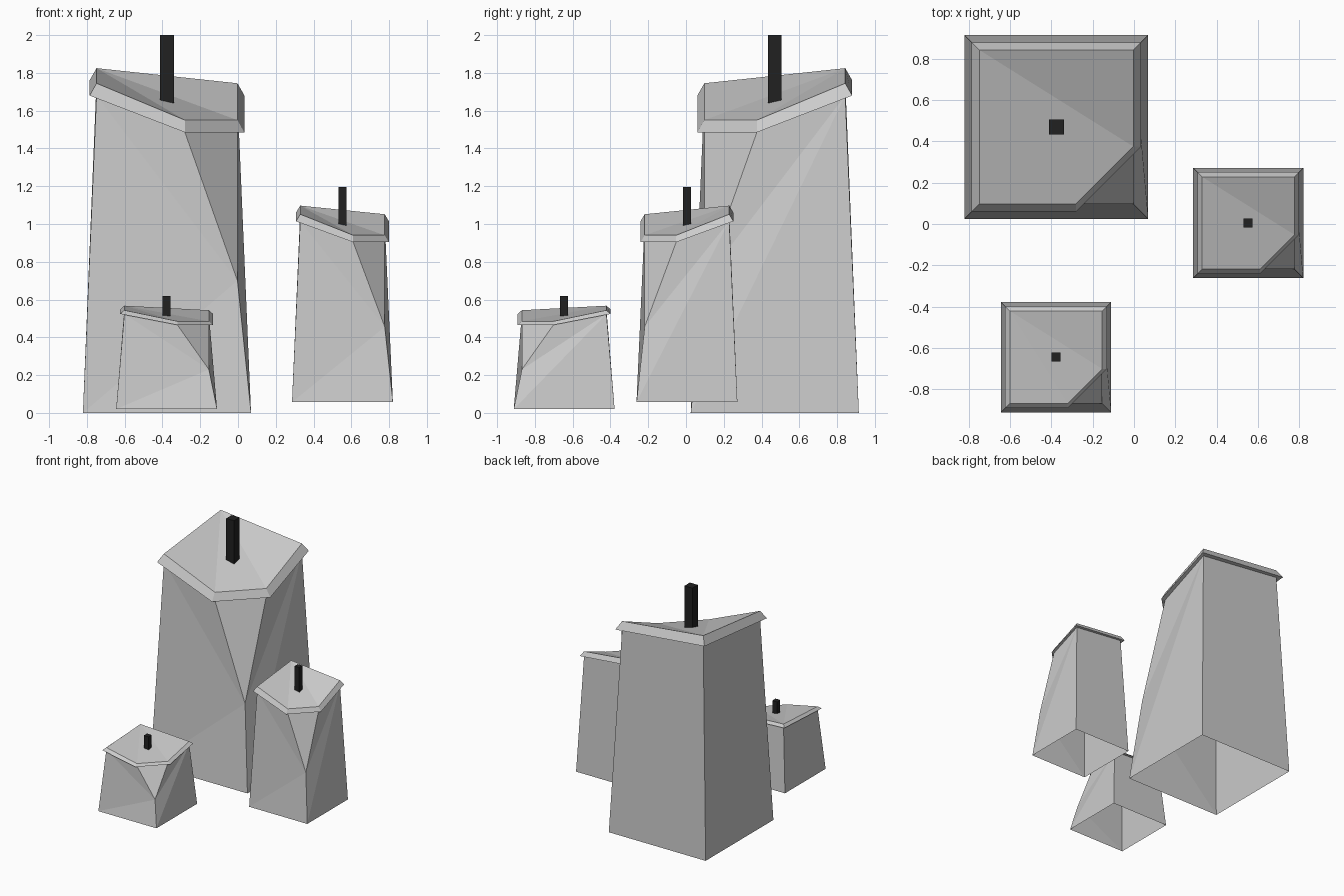
import bpy, bmesh

if "Cube" in bpy.data.objects:
    bpy.data.objects.remove(bpy.data.objects["Cube"])

# Unit pillar: centred on x, y; the front right (+x, -y) corner is cut away
B, T, R, C = 0.445, 0.373, 0.41, 0.095   # base half, top half, rim half, cut start
HEIGHTS = (1.825, 1.745, 1.55, 1.55, 1.745)
DROP = 0.065                             # how far the rim slopes down


def ring(bm, half, drop):
    # back left, front left, two cut points, back right
    pts = ((-half, half), (-half, -half), (C, -half), (half, -C), (half, half))
    return [bm.verts.new((x, y, z - drop)) for (x, y), z in zip(pts, HEIGHTS)]


def finish(name, bm):
    mesh = bpy.data.meshes.new(name)
    bm.to_mesh(mesh)
    bm.free()
    ob = bpy.data.objects.new(name, mesh)
    bpy.context.collection.objects.link(ob)
    return ob


def place(ob, loc, sxy, sz):
    ob.location, ob.scale = loc, (sxy, sxy, sz)


def make_body(name):
    # tapered sides, open underneath
    bm = bmesh.new()
    bl, fl, fr, br = [bm.verts.new((x, y, 0)) for x, y in
                      ((-B, B), (-B, -B), (B, -B), (B, B))]
    tbl, tfl, c1, c2, tbr = ring(bm, T, DROP)
    apex = bm.verts.new((T, -T, 0.70))
    for f in ((br, bl, tbl, tbr), (bl, fl, tfl, tbl),
              (fl, fr, apex), (fl, apex, tfl), (tfl, apex, c1),
              (c1, apex, c2),
              (c2, apex, tbr), (apex, fr, tbr), (fr, br, tbr)):
        bm.faces.new(f)
    return finish(name, bm)


def make_cap(name):
    # sloped top with a bevelled, overhanging rim
    bm = bmesh.new()
    under, rim, top = ring(bm, T, DROP), ring(bm, R, DROP), ring(bm, T, 0)
    for lo, hi in ((under, rim), (rim, top)):
        for i in range(5):
            j = (i + 1) % 5
            bm.faces.new((lo[i], lo[j], hi[j], hi[i]))
    for i in (1, 2, 3):
        bm.faces.new((top[0], top[i], top[i + 1]))
    return finish(name, bm)


def make_wick(name):
    bm = bmesh.new()
    bmesh.ops.create_cube(bm, size=1)
    for v in bm.verts:
        v.co = (v.co.x * 0.072, v.co.y * 0.072, 2.0 if v.co.z > 0 else 1.62)
    ob = finish(name, bm)
    ob.data.materials.append(black)
    return ob


black = bpy.data.materials.new("wick_black")
black.diffuse_color = (0.015, 0.015, 0.015, 1)
black.use_nodes = True
black.node_tree.nodes["Principled BSDF"].inputs["Base Color"].default_value = black.diffuse_color

# Three candles: position, width scale, height scale
for size, loc, sxy, sz in (("large", (-0.376, 0.47, 0), 1.0, 1.0),
                           ("medium", (0.553, 0.005, 0.057), 0.6, 0.57),
                           ("small", (-0.378, -0.645, 0.02), 0.6, 0.3)):
    for part, make in (("body", make_body), ("cap", make_cap), ("wick", make_wick)):
        place(make(f"{size}_candle_{part}"), loc, sxy, sz)
